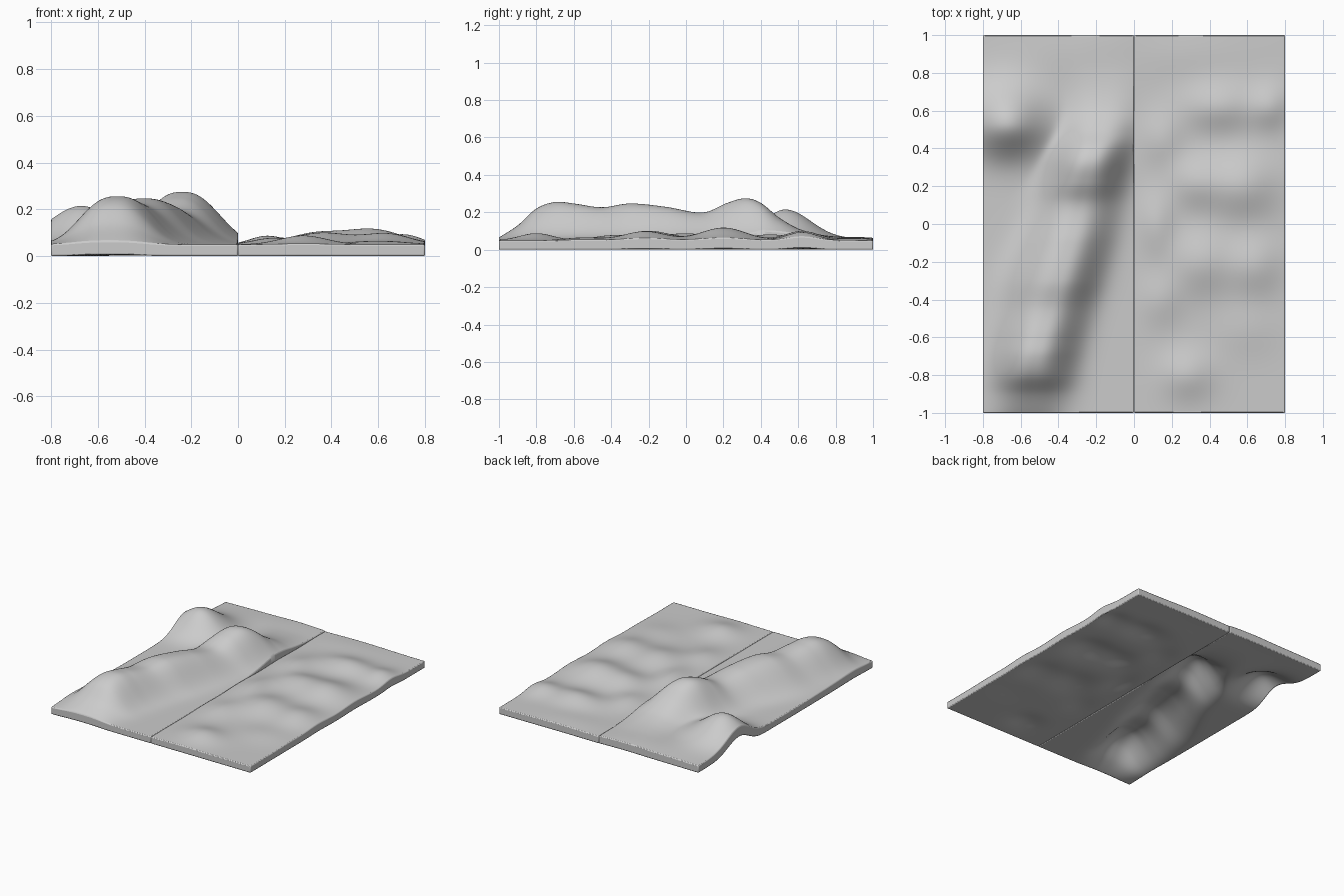
import bpy, bmesh, math

if "Cube" in bpy.data.objects:
    bpy.data.objects.remove(bpy.data.objects["Cube"])

BASE = 0.05          # quilt thickness
NX, NY = 64, 160     # grid resolution of each half


def curve(keys, t):
    """Smooth interpolation through (t, value) keys."""
    n = len(keys)

    def slope(i):
        a, b = keys[max(i - 1, 0)], keys[min(i + 1, n - 1)]
        return (b[1] - a[1]) / (b[0] - a[0])
    for i in range(n - 1):
        (t0, v0), (t1, v1) = keys[i], keys[i + 1]
        if t <= t1 or i == n - 2:
            d = t1 - t0
            u = (t - t0) / d
            return (v0 * (1 + 2 * u) * (1 - u) ** 2 + slope(i) * d * u * (1 - u) ** 2
                    + v1 * u * u * (3 - 2 * u) + slope(i + 1) * d * u * u * (u - 1))


def mound(x, y, cx, cy, h, sx, sy):
    return h * math.exp(-((x - cx) / sx) ** 2 / 2 - ((y - cy) / sy) ** 2 / 2)


# long ridge under the left half: centre line, height and left-hand width along y
CENTRE = [(-1, -.55), (-.7, -.52), (-.3, -.40), (.05, -.30), (.32, -.24), (.6, -.16), (1, -.15)]
HEIGHT = [(-1, .015), (-.9, .08), (-.8, .17), (-.7, .205), (-.6, .197), (-.45, .177), (-.3, .197),
          (-.1, .178), (.05, .15), (.12, .155), (.22, .2), (.32, .225), (.4, .2), (.5, .12),
          (.62, .055), (.8, .015), (1, .008)]
WIDTH = [(-1, .19), (-.7, .19), (-.3, .23), (.05, .2), (.32, .18), (1, .2)]
# small puffs in the right half: x, y, height, spread x, spread y
PUFFS = [(.57, .20, .066, .13, .12), (.36, -.2, .05, .12, .12), (.32, .22, .042, .1, .1),
         (.12, .0, .035, .07, .12), (.28, -.8, .038, .1, .09), (.72, .62, .035, .07, .08),
         (.45, .62, .05, .14, .09), (.64, -.22, .045, .1, .11), (.15, .45, .03, .08, .1),
         (.3, .9, .012, .2, .1), (.6, -.55, .015, .12, .1), (.14, -.4, .025, .08, .1)]


def left_bump(x, y):
    d = x - curve(CENTRE, y)
    w = .187 if d > 0 else curve(WIDTH, y)
    ridge = curve(HEIGHT, y) * math.exp(-(abs(d) / w) ** 2.6)
    side = mound(x, y, -.67, .53, .165, .14, .115 if y < .53 else .14)
    return (ridge ** 2 + side ** 2) ** .5 + mound(x, y, -.4, .9, .012, .25, .12)


def right_bump(x, y):
    return sum(mound(x, y, *p) for p in PUFFS)


def quilt_half(name, x0, x1, bump):
    bm = bmesh.new()

    def sheet(top):
        rows = []
        for j in range(NY + 1):
            y = -1 + 2 * j / NY
            row = []
            for i in range(NX + 1):
                x = x0 + (x1 - x0) * i / NX
                b = max(bump(x, y), 0)
                z = BASE + b if top else b * b / (b + .03)
                row.append(bm.verts.new((x, y, z)))
            rows.append(row)
        for j in range(NY):
            for i in range(NX):
                q = [rows[j][i], rows[j][i + 1], rows[j + 1][i + 1], rows[j + 1][i]]
                bm.faces.new(q if top else q[::-1])
        # perimeter loop
        return (rows[0][:-1] + [r[-1] for r in rows[:-1]]
                + rows[-1][:0:-1] + [r[0] for r in rows[:0:-1]])
    a, b = sheet(True), sheet(False)
    n = len(a)
    for k in range(n):
        m = (k + 1) % n
        bm.faces.new((b[k], b[m], a[m], a[k]))
    bmesh.ops.recalc_face_normals(bm, faces=bm.faces)
    me = bpy.data.meshes.new(name)
    bm.to_mesh(me)
    bm.free()
    ob = bpy.data.objects.new(name, me)
    bpy.context.collection.objects.link(ob)
    # softened border
    bev = ob.modifiers.new("soft_edge", 'BEVEL')
    bev.width, bev.segments = .006, 2
    bev.limit_method, bev.angle_limit = 'ANGLE', math.radians(50)
    bpy.ops.object.select_all(action='DESELECT')
    ob.select_set(True)
    bpy.context.view_layer.objects.active = ob
    bpy.ops.object.shade_smooth_by_angle(angle=math.radians(50))


quilt_half("quilt_left", -.8, 0, left_bump)
quilt_half("quilt_right", 0, .8, right_bump)
